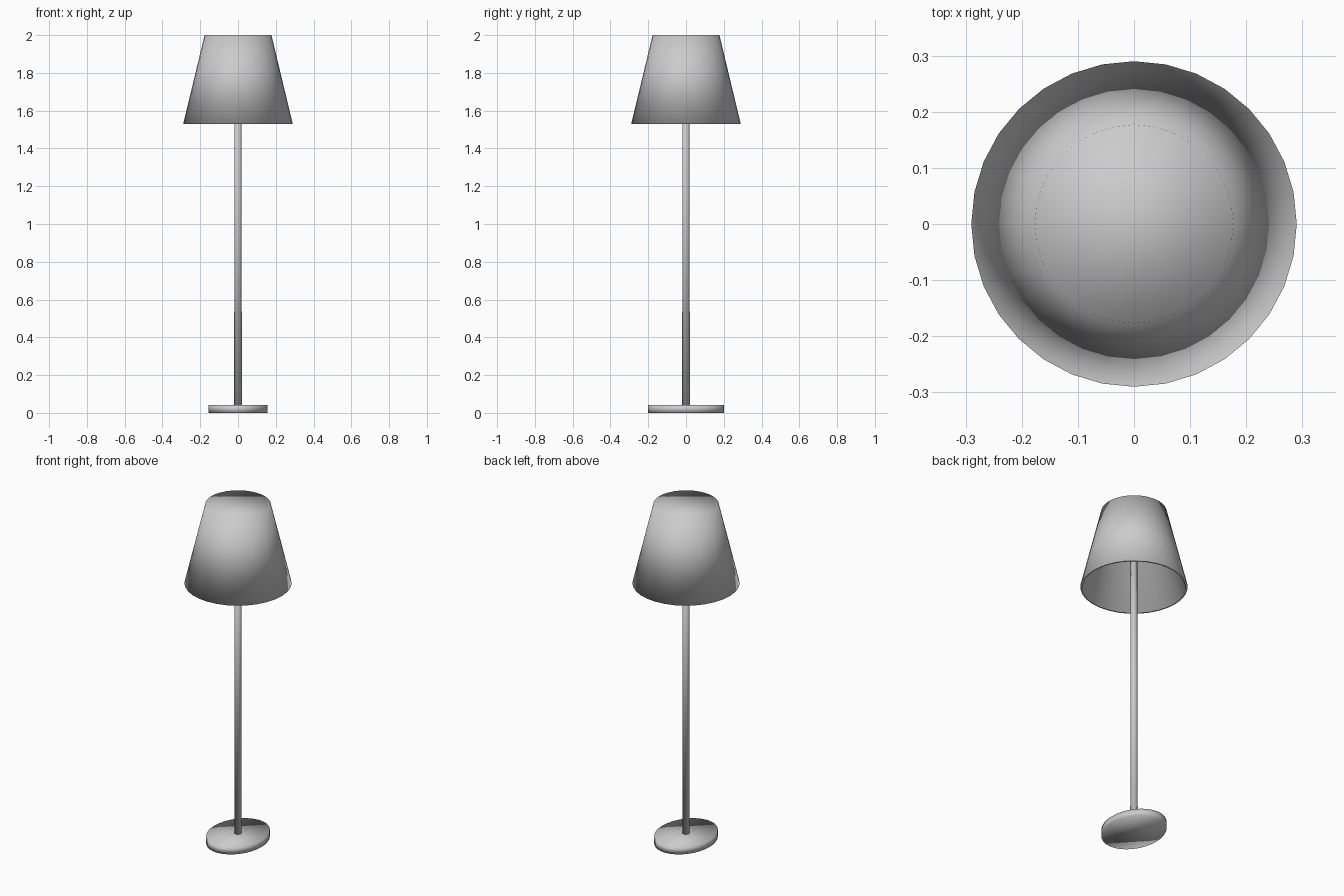
import bpy, bmesh, math

if "Cube" in bpy.data.objects:
    bpy.data.objects.remove(bpy.data.objects["Cube"])

SIDES = 32


def lathe(name, profile, sides=SIDES, sx=1.0, sy=1.0):
    """Spin a (radius, z) profile into a closed solid, capping both ends."""
    bm = bmesh.new()
    rings = []
    for r, z in profile:
        rings.append([bm.verts.new((r * sx * math.cos(2 * math.pi * i / sides),
                                    r * sy * math.sin(2 * math.pi * i / sides), z))
                      for i in range(sides)])
    for a, b in zip(rings, rings[1:]):
        for i in range(sides):
            j = (i + 1) % sides
            bm.faces.new((a[i], a[j], b[j], b[i]))
    bm.faces.new(rings[0])
    bm.faces.new(rings[-1])
    bmesh.ops.recalc_face_normals(bm, faces=bm.faces)
    for f in bm.faces:
        f.smooth = True
    mesh = bpy.data.meshes.new(name)
    bm.to_mesh(mesh)
    bm.free()
    obj = bpy.data.objects.new(name, mesh)
    bpy.context.collection.objects.link(obj)
    return obj


# Oval foot, longer from front to back
lathe("base", [(1.0, 0.0), (1.0, 0.042)], sx=0.157, sy=0.2)

# Slim, barely tapered pole
lathe("pole", [(0.0205, 0.03), (0.018, 1.985)], sides=16)

# Hollow shade: inner ceiling, inner wall, bottom rim, outer wall, closed top
lathe("lamp_shade", [(0.167, 1.985), (0.277, 1.53), (0.29, 1.53), (0.177, 2.0)])
